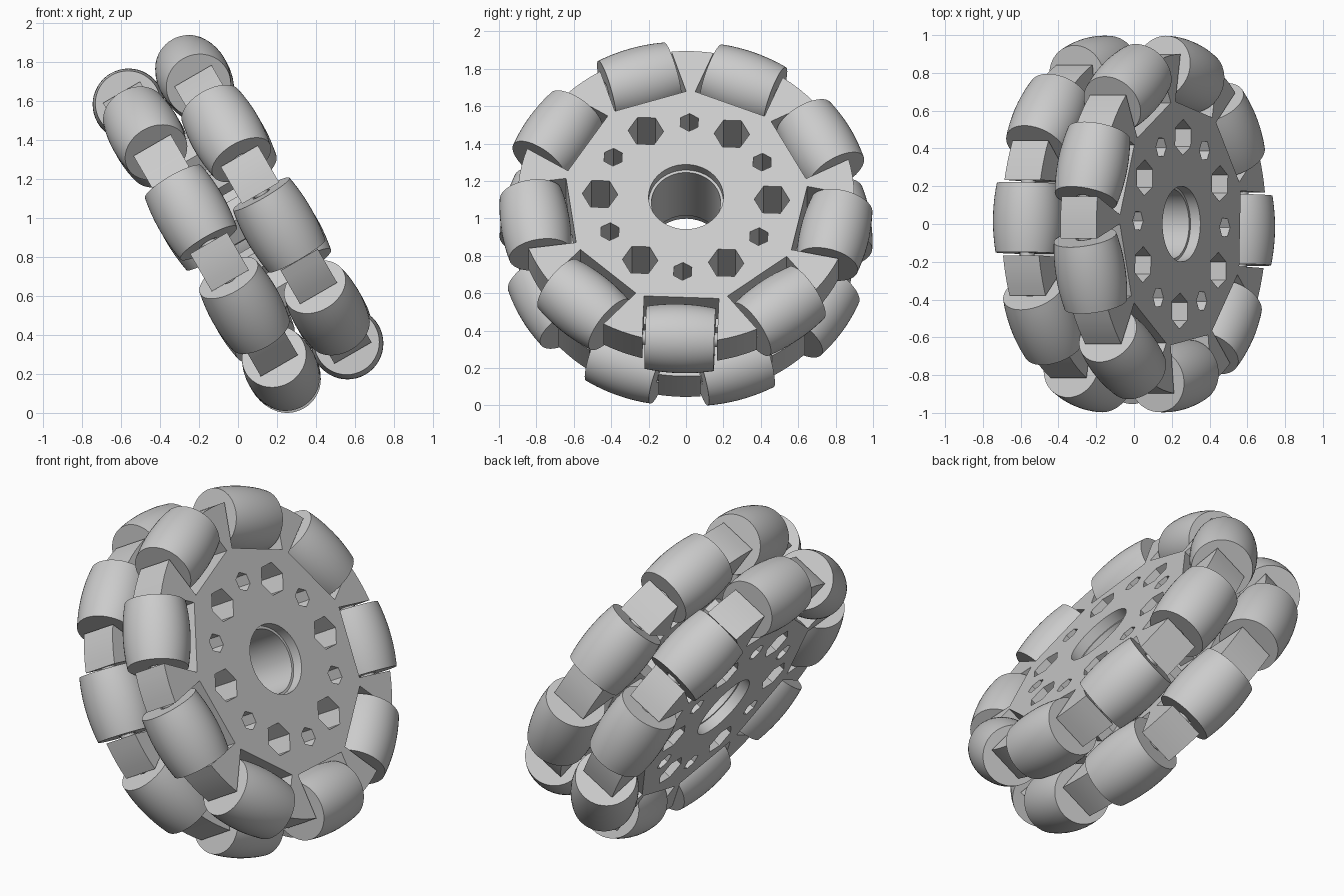
import bpy
import bmesh
from math import sin, cos, radians, pi, sqrt
from mathutils import Matrix, Vector

if "Cube" in bpy.data.objects:
    bpy.data.objects.remove(bpy.data.objects["Cube"], do_unlink=True)

gray = bpy.data.materials.new("light_gray")
gray.use_nodes = True
gray.diffuse_color = (0.6, 0.6, 0.6, 1)
gray.node_tree.nodes["Principled BSDF"].inputs["Base Color"].default_value = (0.6, 0.6, 0.6, 1)

ROLLERS = 9
STEP = 2 * pi / ROLLERS
PLATE_Z, HALF_THICK = 0.18, 0.11
RIM, FLOOR, SLOT_HALF = 0.90, 0.62, 0.20
ROLLER_R, ROLLER_HALF, ROLLER_ORBIT = 0.185, 0.185, 0.812
BORE, BOLT_CIRCLE, BIG_HOLE, SMALL_HOLE = 0.20, 0.46, 0.095, 0.055

# Wheel frame: local z is the axle, tilted up from +x; local x is world y
tilt = radians(30)
axle = Vector((cos(tilt), 0, sin(tilt)))
up = Vector((-sin(tilt), 0, cos(tilt)))
side = Vector((0, 1, 0))
frame = Matrix((side, up, axle)).transposed().to_4x4()
frame = Matrix.Translation((0, 0, 0.97)) @ frame @ Matrix.Rotation(radians(-2.2), 4, "Z")


def finish(bm, name):
    bmesh.ops.recalc_face_normals(bm, faces=bm.faces)
    mesh = bpy.data.meshes.new(name)
    bm.to_mesh(mesh)
    bm.free()
    mesh.materials.append(gray)
    for poly in mesh.polygons:
        poly.use_smooth = True
    mesh.set_sharp_from_angle(angle=radians(30))
    return mesh


def place(mesh, name, matrix):
    obj = bpy.data.objects.new(name, mesh)
    bpy.context.scene.collection.objects.link(obj)
    obj.matrix_world = frame @ matrix
    return obj


def lathe(name, profile, segments):
    """Revolve a closed (radius, height) loop around z."""
    bm = bmesh.new()
    rings = []
    for i in range(segments):
        a = 2 * pi * i / segments
        rings.append([bm.verts.new((r * cos(a), r * sin(a), z)) for r, z in profile])
    n = len(profile)
    for i in range(segments):
        a, b = rings[i], rings[(i + 1) % segments]
        for j in range(n):
            k = (j + 1) % n
            bm.faces.new((a[j], b[j], b[k], a[k]))
    return finish(bm, name)


def polygon(radius, sides, centre=(0, 0), turn=0.0):
    return [(centre[0] + radius * cos(turn + 2 * pi * i / sides),
             centre[1] + radius * sin(turn + 2 * pi * i / sides)) for i in range(sides)]


def polar(radius, angle):
    return (radius * cos(angle), radius * sin(angle))


def slotted_outline():
    """Disc outline with a parallel-sided slot for every roller."""
    points = []
    half = math_asin = SLOT_HALF / RIM
    corner = sqrt(RIM ** 2 - SLOT_HALF ** 2)
    for i in range(ROLLERS):
        a = -pi / 2 + i * STEP
        for r, t in ((corner, -SLOT_HALF), (FLOOR, -SLOT_HALF),
                     (FLOOR, SLOT_HALF), (corner, SLOT_HALF)):
            points.append((r * cos(a) - t * sin(a), r * sin(a) + t * cos(a)))
        for f in (0.25, 0.5, 0.75):
            points.append(polar(RIM, a + half + f * (STEP - 2 * half)))
    return points


# Plate: slotted disc with the bore and two sets of hexagonal holes
def make_plate():
    bm = bmesh.new()
    loops = [slotted_outline(), polygon(BORE, 48)]
    for i in range(6):
        for radius, shift in ((BIG_HOLE, 0), (SMALL_HOLE, pi / 6)):
            a = i * pi / 3 + shift
            loops.append(polygon(radius, 6, polar(BOLT_CIRCLE, a), a))
    edges = []
    for loop in loops:
        verts = [bm.verts.new((x, y, -HALF_THICK)) for x, y in loop]
        edges += [bm.edges.new((v, verts[i - 1])) for i, v in enumerate(verts)]
    bmesh.ops.triangle_fill(bm, edges=edges, use_beauty=True, normal=(0, 0, 1))
    top = bmesh.ops.extrude_face_region(bm, geom=list(bm.faces))["geom"]
    moved = [g for g in top if isinstance(g, bmesh.types.BMVert)]
    bmesh.ops.translate(bm, verts=moved, vec=(0, 0, 2 * HALF_THICK))
    return finish(bm, "plate")


# Barrel roller whose crown follows the wheel's outer circle
crown = []
for i in range(13):
    s = ROLLER_HALF * (i / 6 - 1)
    crown.append((sqrt(1 - s * s) - 1 + ROLLER_R, s))
roller_mesh = lathe("roller", crown + [(0.05, ROLLER_HALF), (0.05, -ROLLER_HALF)], 48)
pin_mesh = lathe("axle_pin", [(0.001, -0.21), (0.04, -0.21), (0.04, 0.21), (0.001, 0.21)], 16)
plate_mesh = make_plate()

# Two identical plates, half a turn apart, each with its ring of rollers
for label, z, turn in (("right", PLATE_Z, 0), ("left", -PLATE_Z, pi)):
    spin = Matrix.Rotation(turn, 4, "Z")
    place(plate_mesh, label + "_plate", Matrix.Translation((0, 0, z)) @ spin)
    for i in range(ROLLERS):
        m = (spin @ Matrix.Rotation(-pi / 2 + i * STEP, 4, "Z")
             @ Matrix.Translation((ROLLER_ORBIT, 0, z)) @ Matrix.Rotation(pi / 2, 4, "X"))
        place(roller_mesh, f"{label}_roller_{i + 1}", m)
        place(pin_mesh, f"{label}_axle_pin_{i + 1}", m)

# Hub sleeve: stepped bore lining with a collar between the plates
gap = PLATE_Z - HALF_THICK
half_hub = [(0.3, gap), (BORE, gap), (BORE, 0.23), (0.185, 0.23)]
hub = half_hub + [(r, -z) for r, z in reversed(half_hub)]
place(lathe("hub_sleeve", hub, 48), "hub_sleeve", Matrix.Identity(4))

# Hexagonal spacers that join the plates around the holes
for kind, radius, shift in (("large", BIG_HOLE, 0), ("small", SMALL_HOLE, pi / 6)):
    wall = radius + 0.025
    mesh = lathe(kind + "_spacer", [(radius, -gap), (wall, -gap), (wall, gap), (radius, gap)], 6)
    for i in range(6):
        m = Matrix.Rotation(i * pi / 3 + shift, 4, "Z") @ Matrix.Translation((BOLT_CIRCLE, 0, 0))
        place(mesh, f"{kind}_spacer_{i + 1}", m)

# Rest the wheel on the ground
bpy.context.view_layer.update()
parts = [o for o in bpy.context.scene.objects if o.type == "MESH" and o.data.materials[:1] == [gray]]
lowest = min((o.matrix_world @ v.co).z for o in parts for v in o.data.vertices)
for o in parts:
    o.matrix_world = Matrix.Translation((0, 0, -lowest)) @ o.matrix_world
